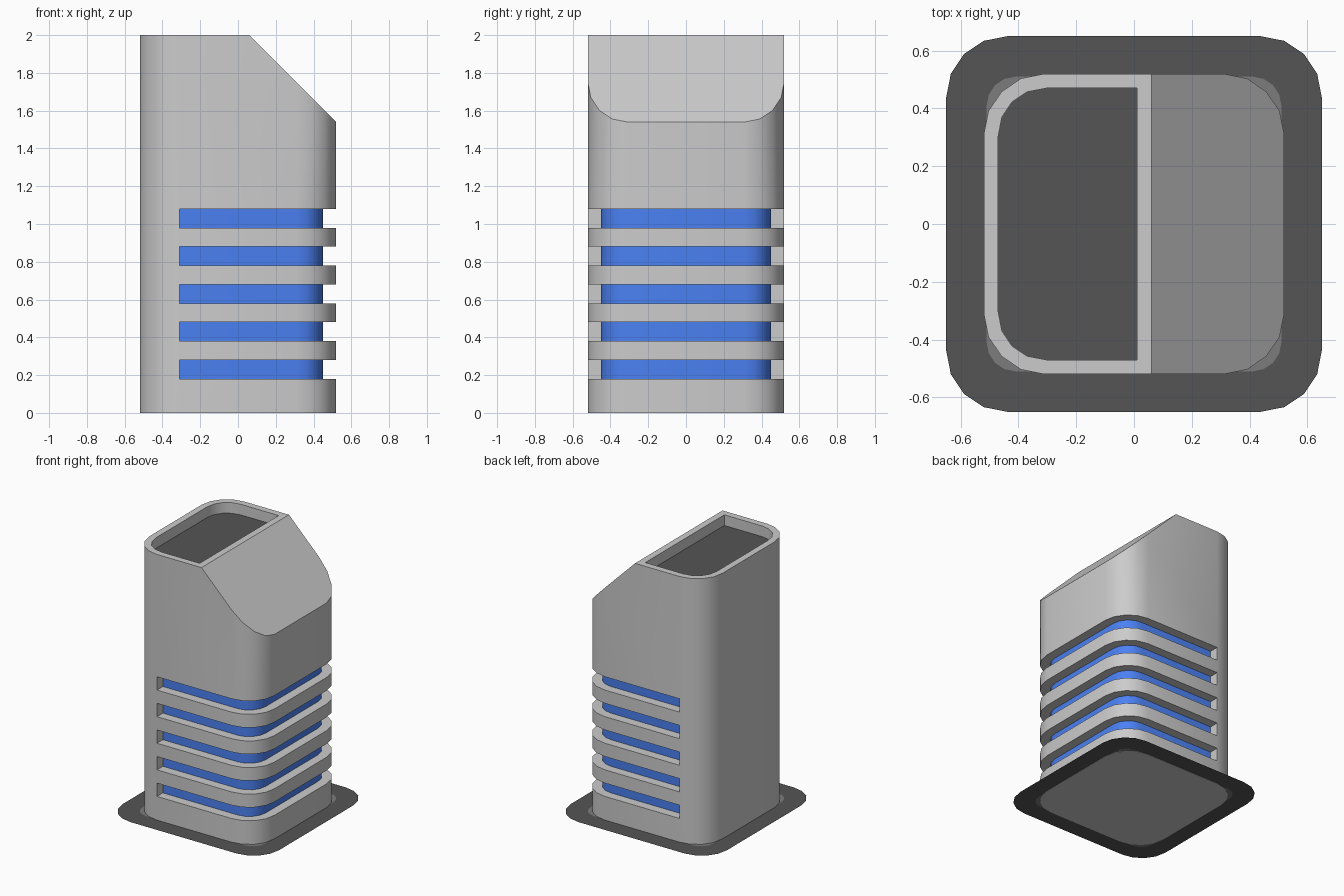
import bpy, bmesh, math
from mathutils import Vector

if "Cube" in bpy.data.objects:
    bpy.data.objects.remove(bpy.data.objects["Cube"])

SLOTS = [(0.18 + 0.2 * i, 0.28 + 0.2 * i) for i in range(5)]
U = 12  # outline points 0..11 run round the front, right and back sides


def material(name, rgb):
    m = bpy.data.materials.new(name)
    m.diffuse_color = (*rgb, 1)
    m.use_nodes = True
    m.node_tree.nodes["Principled BSDF"].inputs["Base Color"].default_value = m.diffuse_color
    return m


def outline(half, r, seg=4):
    """Rounded square, starting at the left end of the front side."""
    pts = []
    for k, (sx, sy) in enumerate([(1, -1), (1, 1), (-1, 1), (-1, -1)]):
        for j in range(seg + 1):
            a = math.radians(-90 + 90 * k + 90 * j / seg)
            pts.append((sx * (half - r) + r * math.cos(a),
                        sy * (half - r) + r * math.sin(a)))
    return pts[-1:] + pts[:-1]


def ring(bm, pts, z):
    return [bm.verts.new((x, y, z)) for x, y in pts]


def finish(bm, name, mats):
    me = bpy.data.meshes.new(name)
    bm.to_mesh(me)
    bm.free()
    ob = bpy.data.objects.new(name, me)
    bpy.context.collection.objects.link(ob)
    for m in mats:
        me.materials.append(m)
    bpy.ops.object.select_all(action='DESELECT')
    ob.select_set(True)
    bpy.context.view_layer.objects.active = ob
    bpy.ops.object.shade_smooth_by_angle(angle=math.radians(30))
    return ob


grey = material("body_grey", (0.8, 0.8, 0.8))
blue = material("slot_blue", (0.07, 0.22, 0.9))
dark = material("dark_grey", (0.09, 0.09, 0.09))
mid = material("mid_grey", (0.2, 0.2, 0.2))

# Tower body: stacked rings, with recessed blue bands in the slots
bm = bmesh.new()
outer, inner = outline(0.52, 0.21), outline(0.45, 0.14)
levels = [0] + [z for s in SLOTS for z in s] + [2]
rings = [ring(bm, outer, z) for z in levels]
n = len(outer)
for k in range(len(levels) - 1):
    lo, hi = rings[k], rings[k + 1]
    slot = k % 2 == 1
    if slot:
        ilo = ring(bm, inner[:U], levels[k])
        ihi = ring(bm, inner[:U], levels[k + 1])
        for e in (0, U - 1):
            bm.faces.new((lo[e], hi[e], ihi[e], ilo[e]))
    for i in range(n):
        j = (i + 1) % n
        if slot and i < U - 1:
            bm.faces.new((ilo[i], ilo[j], ihi[j], ihi[i])).material_index = 1
            bm.faces.new((lo[i], lo[j], ilo[j], ilo[i]))
            bm.faces.new((hi[i], ihi[i], ihi[j], hi[j]))
        else:
            bm.faces.new((lo[i], lo[j], hi[j], hi[i]))
bm.faces.new(rings[0][::-1])
bm.faces.new(rings[-1])

# Sloped cut on the upper right
bmesh.ops.bisect_plane(bm, geom=bm.verts[:] + bm.edges[:] + bm.faces[:], dist=1e-5,
                       plane_co=Vector((0.06, 0, 2)), plane_no=Vector((1, 0, 1)),
                       clear_outer=True)
bmesh.ops.holes_fill(bm, edges=[e for e in bm.edges if e.is_boundary], sides=0)
bmesh.ops.recalc_face_normals(bm, faces=bm.faces[:])

# Shallow dark well in the top
top = max(bm.faces, key=lambda f: f.calc_center_median().z)
bmesh.ops.inset_region(bm, faces=[top], thickness=0.05, use_even_offset=True,
                       use_boundary=True)
floor = bmesh.ops.extrude_discrete_faces(bm, faces=[top])["faces"][0]
bmesh.ops.translate(bm, verts=floor.verts[:], vec=(0, 0, -0.08))
floor.material_index = 2
finish(bm, "tower_body", [grey, blue, dark])

# Flat base rim, with a lighter band showing at the body corners
bm = bmesh.new()
loops = [ring(bm, outline(h, r), 0.002) for h, r in
         ((0.65, 0.21), (0.51, 0.1), (0.505, 0.21))]
for m in range(2):
    a, b = loops[m], loops[m + 1]
    for i in range(n):
        j = (i + 1) % n
        bm.faces.new((a[i], a[j], b[j], b[i])).material_index = m
finish(bm, "base_rim", [dark, mid])
